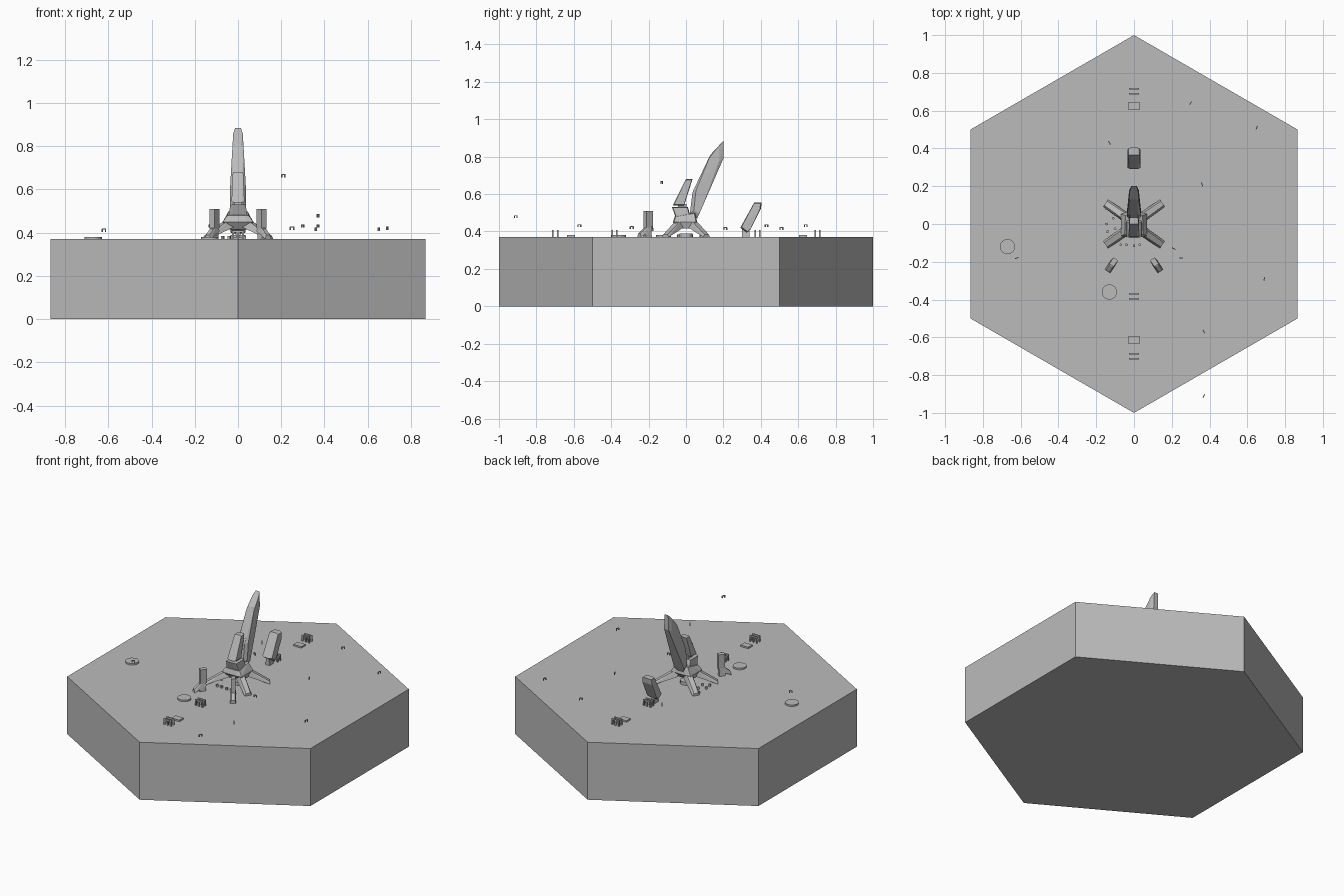
import bpy, bmesh, math
from mathutils import Vector, Matrix

cube = bpy.data.objects.get("Cube")
if cube:
    bpy.data.objects.remove(cube, do_unlink=True)

grey = bpy.data.materials.new("stone_grey")
grey.use_nodes = True
tone = (0.5, 0.5, 0.5, 1)
grey.diffuse_color = tone
grey.node_tree.nodes["Principled BSDF"].inputs["Base Color"].default_value = tone

GROUND = 0.37


def finish(name, bm):
    bmesh.ops.recalc_face_normals(bm, faces=bm.faces)
    mesh = bpy.data.meshes.new(name)
    bm.to_mesh(mesh)
    bm.free()
    mesh.materials.append(grey)
    ob = bpy.data.objects.new(name, mesh)
    bpy.context.collection.objects.link(ob)
    return ob


def add_hull(bm, points):
    verts = [bm.verts.new(p) for p in points]
    res = bmesh.ops.convex_hull(bm, input=verts)
    bmesh.ops.delete(bm, geom=[v for v in res["geom_interior"] if isinstance(v, bmesh.types.BMVert)],
                     context="VERTS")
    bmesh.ops.dissolve_limit(bm, angle_limit=0.02, verts=bm.verts, edges=bm.edges)


def add_box(bm, centre, size, turn=0):
    m = Matrix.Translation(centre) @ Matrix.Rotation(turn, 4, "Z") @ Matrix.Diagonal((*size, 1))
    bmesh.ops.create_cube(bm, size=1, matrix=m)


def add_disc(bm, x, y, z, r, h, sides):
    bmesh.ops.create_cone(bm, cap_ends=True, segments=sides, radius1=r, radius2=r, depth=h,
                          matrix=Matrix.Translation((x, y, z + h / 2)))


def slab(name, profile, inner=0.75):
    """Chamfered slab from (y, z, half width) points on its side outline."""
    cy = sum(p[0] for p in profile) / len(profile)
    cz = sum(p[1] for p in profile) / len(profile)
    pts = []
    for y, z, w in profile:
        for s in (-1, 1):
            pts.append((s * w * 0.6, y, z))
            pts.append((s * w, cy + (y - cy) * inner, cz + (z - cz) * (0.5 + inner / 2)))
    bm = bmesh.new()
    add_hull(bm, pts)
    return finish(name, bm)


def limb(bm, p, q, w1, w2, h1, h2):
    """Tapered beam with upright ends."""
    p, q = Vector(p), Vector(q)
    side = Vector((p.y - q.y, q.x - p.x, 0)).normalized()
    up = Vector((0, 0, 1))
    pts = []
    for c, w, h in ((p, w1, h1), (q, w2, h2)):
        for s in (-1, 1):
            pts += [c + side * s * w / 2, c + side * s * w * 0.3 + up * h]
    add_hull(bm, pts)


# Hexagonal ground block
bm = bmesh.new()
bmesh.ops.create_cone(bm, cap_ends=True, segments=6, radius1=1, radius2=1, depth=GROUND,
                      matrix=Matrix.Translation((0, 0, GROUND / 2)))
if max(v.co.y for v in bm.verts) < 0.99:
    bmesh.ops.rotate(bm, verts=bm.verts, matrix=Matrix.Rotation(math.pi / 6, 3, "Z"))
finish("ground_block", bm)

# Leaning main tower, its smaller front tower and the block below it
slab("main_tower", [(0.02, 0.49, 0.037), (0.035, 0.61, 0.036), (0.13, 0.81, 0.026),
                    (0.2, 0.885, 0.022), (0.2, 0.79, 0.026), (0.06, 0.47, 0.037)])
slab("front_tower", [(0, 0.68, 0.024), (0.035, 0.68, 0.024), (-0.01, 0.54, 0.03),
                     (-0.07, 0.54, 0.03)], 0.9)
slab("front_block", [(-0.075, 0.53, 0.036), (0.01, 0.53, 0.036), (0.03, 0.46, 0.045),
                     (-0.05, 0.46, 0.045)], 0.9)
bm = bmesh.new()
add_box(bm, (0, -0.02, 0.537), (0.035, 0.045, 0.02))
finish("tower_neck", bm)

# Hub on four spreading legs
slab("hub", [(-0.06, 0.48, 0.05), (0.05, 0.5, 0.045), (0.06, 0.45, 0.07),
             (0.03, 0.415, 0.06), (-0.045, 0.415, 0.06), (-0.07, 0.45, 0.07)], 0.9)
bm = bmesh.new()
for sx in (-1, 1):
    for sy in (-1, 1):
        limb(bm, (sx * 0.035, sy * 0.03, 0.425), (sx * 0.15, sy * 0.11, GROUND),
             0.055, 0.045, 0.045, 0.015)
finish("legs", bm)
bm = bmesh.new()
add_disc(bm, 0, 0, GROUND, 0.035, 0.02, 12)
finish("hub_pad", bm)

# Two small posts with outward sloping feet
for name, s in (("left", 1), ("right", -1)):
    bm = bmesh.new()
    turn = s * math.radians(-55)
    add_box(bm, (s * 0.108, -0.202, 0.465), (0.04, 0.028, 0.09), turn)
    limb(bm, (s * 0.1, -0.19, 0.405), (s * 0.14, -0.25, GROUND), 0.034, 0.034, 0.045, 0.02)
    limb(bm, (s * 0.1, -0.19, GROUND), (s * 0.122, -0.222, GROUND), 0.026, 0.026, 0.06, 0.05)
    finish(name + "_post", bm)

# Leaning rear tower on a short stand
slab("rear_tower", [(0.365, 0.555, 0.03), (0.405, 0.555, 0.03), (0.4, 0.52, 0.034),
                    (0.345, 0.41, 0.034), (0.325, 0.395, 0.034), (0.29, 0.42, 0.034)], 0.88)
bm = bmesh.new()
limb(bm, (0, 0.3, GROUND), (0, 0.34, GROUND), 0.03, 0.03, 0.045, 0.045)
finish("rear_stand", bm)

# Pairs of three-legged racks along the centre line
bm = bmesh.new()
for y in (-0.7, -0.382, 0.382, 0.703):
    for dy in (-0.013, 0.013):
        add_box(bm, (0, y + dy, 0.405), (0.055, 0.008, 0.008))
        for x in (-0.023, 0, 0.023):
            add_box(bm, (x, y + dy, 0.387), (0.008, 0.008, 0.034))
finish("racks", bm)

# Low slabs and round pads
bm = bmesh.new()
for y in (-0.615, 0.625):
    add_box(bm, (0, y, 0.374), (0.056, 0.042, 0.012))
finish("low_slabs", bm)
bm = bmesh.new()
for x, y in ((-0.67, -0.12), (-0.13, -0.36)):
    add_disc(bm, x, y, GROUND, 0.04, 0.01, 32)
finish("round_pads", bm)

# Small crates beside the legs
bm = bmesh.new()
for x, y in ((-0.145, 0.08), (-0.11, 0.03), (-0.145, 0), (-0.14, -0.04), (-0.1, -0.025),
             (-0.07, -0.11), (-0.04, -0.11), (0, -0.115), (0.03, -0.11)):
    add_box(bm, (x, y, 0.377), (0.012, 0.012, 0.016), x * 9)
finish("crates", bm)

# Tiny hovering brackets
bm = bmesh.new()
for x, y, z, deg in ((0.3, 0.64, 0.43, 55), (0.65, 0.51, 0.415, 70), (-0.13, 0.43, 0.43, -60),
                     (0.36, 0.21, 0.415, -70), (0.21, -0.13, 0.662, -30), (0.25, -0.18, 0.42, 5),
                     (0.69, -0.29, 0.42, 75), (0.37, -0.57, 0.43, -60), (0.37, -0.91, 0.478, 60),
                     (-0.62, -0.18, 0.41, 25)):
    a = math.radians(deg)
    along = Vector((math.cos(a), math.sin(a), 0))
    c = Vector((x, y, z))
    add_box(bm, c + Vector((0, 0, 0.006)), (0.02, 0.005, 0.005), a)
    for s in (-1, 1):
        add_box(bm, c + along * s * 0.008, (0.005, 0.005, 0.014), a)
finish("hovering_brackets", bm)
